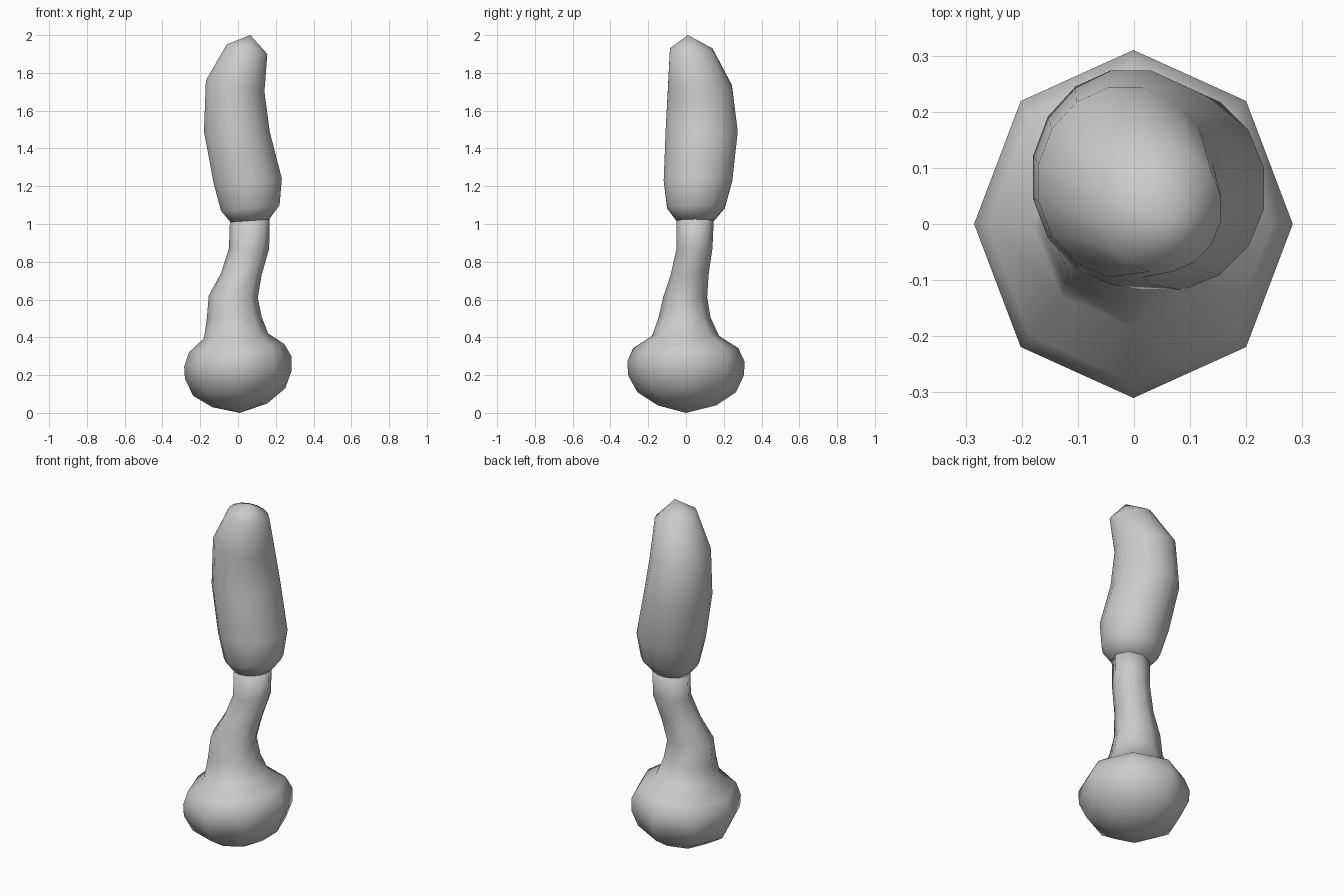
import bpy, bmesh, math

if "Cube" in bpy.data.objects:
    bpy.data.objects.remove(bpy.data.objects["Cube"])


def loft(name, rings, sides, phase=0.0, bottom=None, top=None):
    """Skin tilted elliptical rings; each ring is (x0, z at x0, x1, z at x1, y0, y1)."""
    bm = bmesh.new()
    loops = []
    for x0, z0, x1, z1, y0, y1 in rings:
        loop = []
        for i in range(sides):
            a = 2 * math.pi * (i + phase) / sides
            k = 1 / math.cos(math.pi / sides) if phase else 1.0
            c, s = k * math.cos(a), k * math.sin(a)
            loop.append(bm.verts.new(((x0 + x1) / 2 + c * (x1 - x0) / 2,
                                      (y0 + y1) / 2 + s * (y1 - y0) / 2,
                                      (z0 + z1) / 2 + c * (z1 - z0) / 2)))
        loops.append(loop)
    for lo, hi in zip(loops, loops[1:]):
        for i in range(sides):
            j = (i + 1) % sides
            bm.faces.new((lo[i], lo[j], hi[j], hi[i]))
    # close each end with a pole point or a flat cap
    for loop, pole in ((loops[0], bottom), (loops[-1], top)):
        if pole:
            p = bm.verts.new(pole)
            for i in range(sides):
                bm.faces.new((loop[i], loop[(i + 1) % sides], p))
        else:
            bm.faces.new(loop)
    bmesh.ops.recalc_face_normals(bm, faces=bm.faces)
    for f in bm.faces:
        f.smooth = True
    me = bpy.data.meshes.new(name)
    bm.to_mesh(me)
    bm.free()
    ob = bpy.data.objects.new(name, me)
    bpy.context.collection.objects.link(ob)
    return ob


# bulb foot flowing up into the bent stalk, eight-sided
bulb = [
    (-0.135, 0.03, 0.155, 0.05, -0.15, 0.16),
    (-0.237, 0.09, 0.25, 0.13, -0.258, 0.265),
    (-0.281, 0.18, 0.283, 0.22, -0.307, 0.307),
    (-0.285, 0.245, 0.283, 0.30, -0.31, 0.31),
    (-0.26, 0.32, 0.245, 0.365, -0.28, 0.277),
    (-0.18, 0.395, 0.16, 0.42, -0.18, 0.175),
]
stalk = [
    (-0.165, 0.50, 0.125, 0.51, -0.145, 0.13),
    (-0.155, 0.62, 0.105, 0.61, -0.12, 0.112),
    (-0.09, 0.74, 0.125, 0.73, -0.08, 0.12),
    (-0.048, 0.87, 0.165, 0.87, -0.05, 0.14),
    (-0.042, 1.04, 0.168, 1.06, -0.05, 0.148),
]
loft("bulb_and_stalk", bulb + stalk, 8, bottom=(0.01, 0, 0))

# swollen head leaning to the left and ending in a blunt point
head = [
    (-0.04, 1.01, 0.165, 1.025, -0.05, 0.148),
    (-0.09, 1.07, 0.22, 1.10, -0.10, 0.205),
    (-0.13, 1.22, 0.232, 1.24, -0.118, 0.245),
    (-0.18, 1.49, 0.168, 1.49, -0.108, 0.274),
    (-0.17, 1.76, 0.14, 1.70, -0.095, 0.243),
    (-0.06, 1.95, 0.155, 1.90, -0.085, 0.14),
]
loft("head", head, 16, phase=0.5, top=(0.065, 0.01, 2.0))
